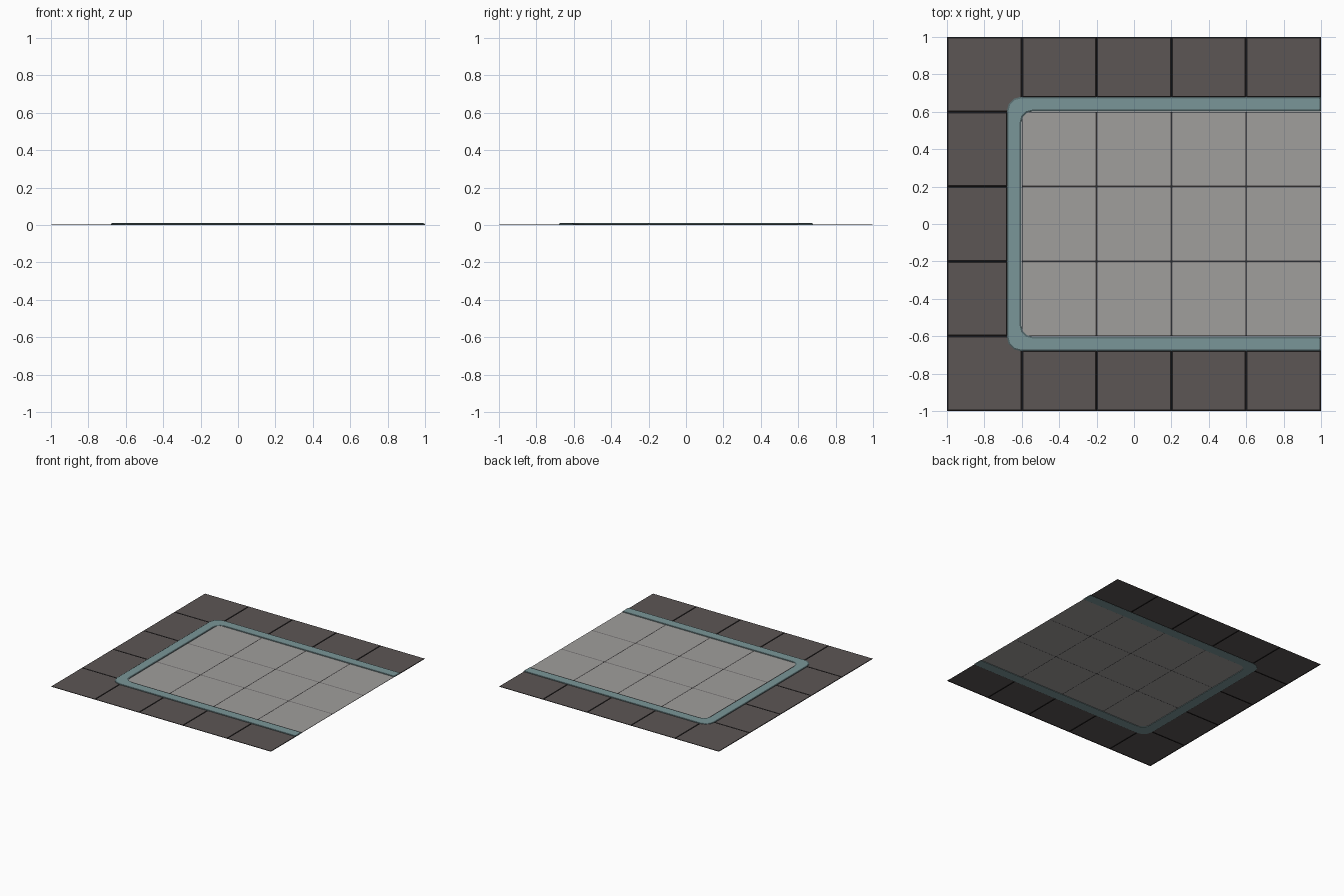
import bpy, bmesh, math

if "Cube" in bpy.data.objects:
    bpy.data.objects.remove(bpy.data.objects["Cube"])


def material(name, rgb):
    m = bpy.data.materials.new(name)
    m.diffuse_color = (*rgb, 1)
    m.use_nodes = True
    m.node_tree.nodes["Principled BSDF"].inputs["Base Color"].default_value = m.diffuse_color
    return m


dark = material("dark stone", (0.107, 0.093, 0.091))
dark_seam = material("dark seam", (0.014, 0.012, 0.012))
light = material("light stone", (0.352, 0.342, 0.333))
light_seam = material("light seam", (0.13, 0.125, 0.125))
teal = material("teal trim", (0.195, 0.305, 0.314))
teal_edge = material("dark teal edge", (0.09, 0.14, 0.147))


def finish(name, bm, mats):
    me = bpy.data.meshes.new(name)
    bm.to_mesh(me)
    bm.free()
    for m in mats:
        me.materials.append(m)
    ob = bpy.data.objects.new(name, me)
    bpy.context.collection.objects.link(ob)


def tiles(name, rects, seam, top, mats):
    """Open sheets: flat top with a sloped seam border around each tile."""
    bm = bmesh.new()
    for x0, y0, x1, y1 in rects:
        def ring(d, z):
            return [bm.verts.new(p) for p in ((x0 + d, y0 + d, z), (x1 - d, y0 + d, z),
                                              (x1 - d, y1 - d, z), (x0 + d, y1 - d, z))]
        low, high = ring(0, top - 0.003), ring(seam, top)
        bm.faces.new(high)
        for i in range(4):
            j = (i + 1) % 4
            bm.faces.new((low[i], low[j], high[j], high[i])).material_index = 1
    finish(name, bm, mats)


# dark border tiles: two corners, two rows along x, one column on the left
cuts = [-0.6, -0.2, 0.2, 0.6, 1.0]
border = [(-1, 0.6, -0.6, 1), (-1, -1, -0.6, -0.6)]
for a, b in zip(cuts, cuts[1:]):
    border += [(a, 0.677, b, 1), (a, -1, b, -0.677)]
    if b < 0.7:
        border.append((-1, a, -0.677, b))
tiles("border_tiles", border, 0.008, 0.003, [dark, dark_seam])

# light inner floor tiles
floor = [(a, c, b, d) for a, b in zip(cuts, cuts[1:]) for c, d in zip(cuts[:3], cuts[1:4])]
tiles("floor_tiles", floor, 0.005, 0.005, [light, light_seam])

# raised U-shaped trim, swept from concentric rounded outlines
def outline(h, r, end):
    pts = [(end, -h)]
    for sy, steps in ((-1, range(4)), (1, range(3, -1, -1))):
        for k in steps:
            t = math.radians(30 * k)
            pts.append((-h + r - r * math.sin(t), sy * (h - r + r * math.cos(t))))
    return pts + [(end, h)]


bm = bmesh.new()
profile = [(0.68, 0.075, 1.0, 0.0), (0.68, 0.075, 1.0, 0.006), (0.672, 0.07, 0.992, 0.01),
           (0.611, 0.065, 0.992, 0.01), (0.602, 0.06, 1.0, 0.006), (0.602, 0.06, 1.0, 0.0)]
rows = [[bm.verts.new((x, y, z)) for x, y in outline(h, r, e)] for h, r, e, z in profile]
for i, row in enumerate(rows):
    nxt = rows[(i + 1) % len(rows)]
    for k in range(len(row) - 1):
        f = bm.faces.new((row[k], nxt[k], nxt[k + 1], row[k + 1]))
        f.material_index = 1 if i in (1, 3) else 0
# closed ends with a small slope
for k in (0, -1):
    c = [r[k] for r in rows]
    bm.faces.new((c[0], c[1], c[4], c[5]))
    bm.faces.new((c[1], c[2], c[3], c[4])).material_index = 1
bmesh.ops.recalc_face_normals(bm, faces=bm.faces)
finish("raised_trim", bm, [teal, teal_edge])
